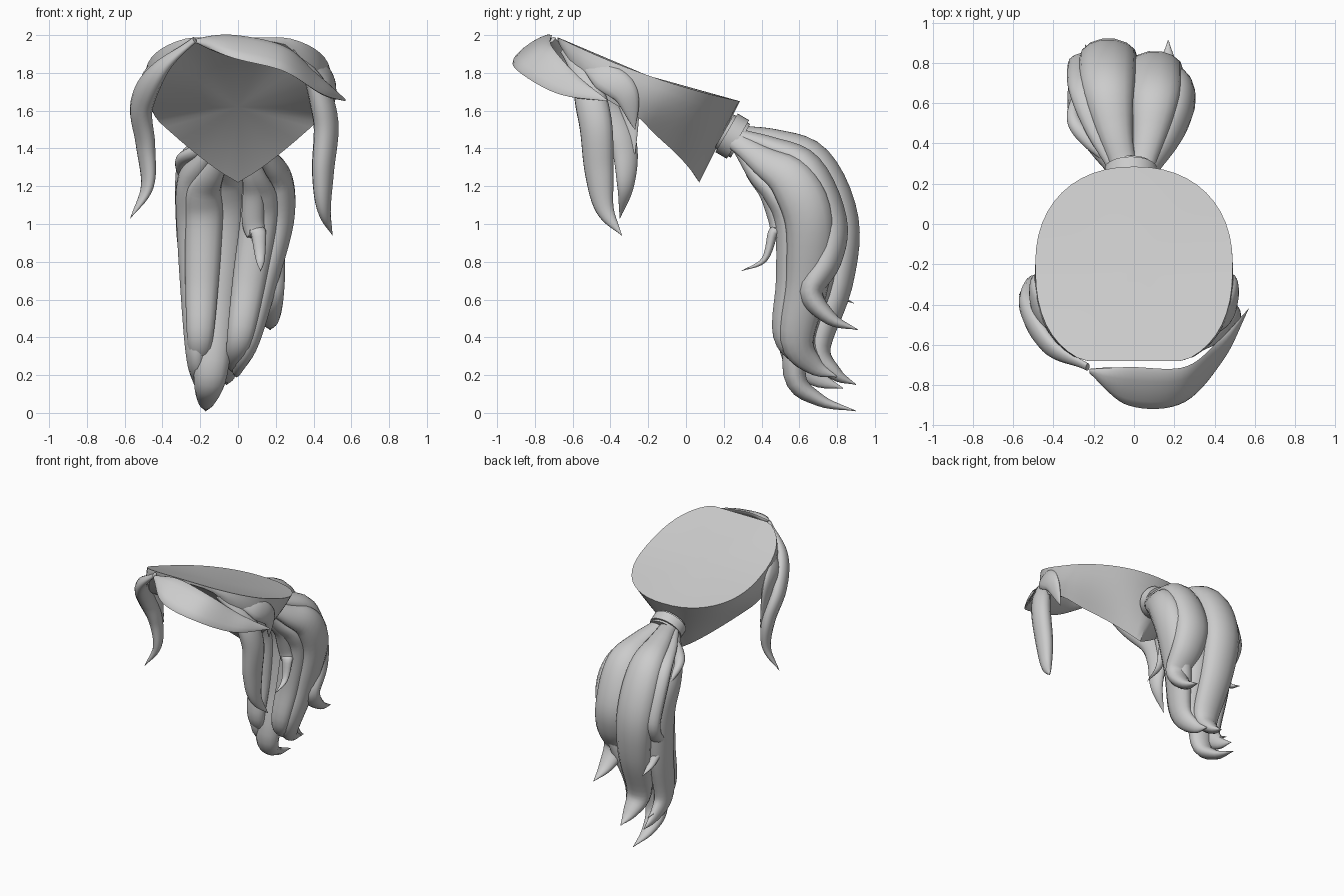
import bpy, bmesh, math
from mathutils import Vector, Matrix

if "Cube" in bpy.data.objects:
    bpy.data.objects.remove(bpy.data.objects["Cube"])


def spline(pts, n):
    """Sample a smooth Catmull-Rom curve through pts at n points."""
    p = [Vector(q) for q in pts]
    p = [2 * p[0] - p[1]] + p + [2 * p[-1] - p[-2]]
    out = []
    for i in range(n):
        s = i / (n - 1) * (len(pts) - 1)
        k = min(int(s), len(pts) - 2)
        t = s - k
        a, b, c, d = p[k:k + 4]
        out.append(0.5 * (2 * b + (c - a) * t + (2 * a - 5 * b + 4 * c - d) * t * t
                          + (3 * b - a - 3 * c + d) * t ** 3))
    return out


def finish(name, bm, angle):
    """Turn a bmesh into a smooth-shaded object."""
    bmesh.ops.recalc_face_normals(bm, faces=bm.faces)
    me = bpy.data.meshes.new(name)
    bm.to_mesh(me)
    bm.free()
    ob = bpy.data.objects.new(name, me)
    bpy.context.collection.objects.link(ob)
    bpy.ops.object.select_all(action='DESELECT')
    bpy.context.view_layer.objects.active = ob
    ob.select_set(True)
    bpy.ops.object.shade_smooth_by_angle(angle=math.radians(angle))
    return ob


def loft(name, rows, closed=True, ends=(None, None), angle=40):
    """Skin a list of rows; ends are centre points that close the first / last row."""
    bm = bmesh.new()
    vs = [[bm.verts.new(p) for p in r] for r in rows]
    n = len(rows[0])
    for a, b in zip(vs, vs[1:]):
        for i in range(n if closed else n - 1):
            j = (i + 1) % n
            bm.faces.new((a[i], a[j], b[j], b[i]))
    for c, ring in zip(ends, (vs[0], vs[-1])):
        if c is not None:
            cv = bm.verts.new(c)
            for i in range(n):
                bm.faces.new((ring[i], ring[(i + 1) % n], cv))
    return finish(name, bm, angle)


def lock(name, pts, w, t, wide, root=0.45, peak=0.4, taper=2.2, n=36, sides=14):
    """Flattened tapering hair lock: half width w along `wide`, half thickness t."""
    path = spline(pts, n)
    rows = []
    for i, c in enumerate(path):
        u = i / (n - 1)
        if u < peak:
            v = u / peak
            f = root + (1 - root) * v * v * (3 - 2 * v)
        else:
            f = max(1 - ((u - peak) / (1 - peak)) ** taper, 0.02)
        tan = (path[min(i + 1, n - 1)] - path[max(i - 1, 0)]).normalized()
        W = Vector(wide)
        W = (W - tan * W.dot(tan)).normalized()
        N = tan.cross(W)
        rows.append([c + f * (W * w * math.cos(a) + N * t * math.sin(a))
                     for a in (2 * math.pi * k / sides for k in range(sides))])
    return loft(name, rows, ends=(path[0], path[-1]), angle=60)


# scalp cap: slanted flat top, walls running to a point at the nape
def mirrored(h):
    return h + [Vector((-p.x, p.y, p.z)) for p in h[-2:0:-1]]


def rim(a):
    s, c = abs(math.sin(a)), abs(math.cos(a))
    if math.cos(a) > 0:
        x, y = .49 * s ** .9, -.2 + .485 * c ** .9
    else:
        x, y = .49 * s ** .8, max(-.2 - .52 * c ** .8, -.68)
    d = .285 - y
    return Vector((x, y, 1.65 + .21 * d + .146 * d * d))


upper = mirrored([rim(math.pi * k / 24) for k in range(25)])
lower = mirrored(spline([(0, .07, 1.22), (.1, .03, 1.28), (.22, -.05, 1.37), (.35, -.17, 1.48),
                         (.44, -.26, 1.57), (.45, -.42, 1.66), (.38, -.57, 1.79),
                         (.25, -.67, 1.95), (0, -.68, 1.97)], 25))
rows = []
for k in range(6):
    s = k / 5
    bulge = 1 + 0.04 * math.sin(math.pi * s)
    rows.append([Vector((p.x * bulge, p.y, p.z))
                 for p in (a.lerp(b, s) for a, b in zip(upper, lower))])
loft("scalp_cap", rows, ends=((0, -.2, 1.785), (0, -.2, 1.62)), angle=35)

# swept bangs: thin lens between a hairline edge and a free edge
top = spline([(-.22, -.72, 1.98), (-.02, -.71, 2.0), (.25, -.71, 1.94),
              (.42, -.58, 1.79), (.57, -.42, 1.66)], 32)
bot = spline([(-.22, -.74, 1.96), (-.03, -.9, 1.88), (.24, -.89, 1.81),
              (.44, -.68, 1.69), (.57, -.42, 1.65)], 32)
rows = []
for k in range(13):
    a = 2 * math.pi * k / 12
    s, lift = .5 - .5 * math.cos(a), .018 * math.sin(a)
    rows.append([p.lerp(q, s) + Vector((0, -lift, lift)) * min(1, 10 * (p - q).length)
                 for p, q in zip(top, bot)])
loft("bangs", rows, closed=False, angle=50)

# face-framing side locks
lock("side_lock_right", [(.28, -.64, 1.92), (.4, -.54, 1.76), (.465, -.48, 1.54),
                         (.45, -.46, 1.28), (.455, -.43, 1.08), (.5, -.34, .94)],
     .09, .065, (.25, 1, 0), .3, .35)
lock("side_lock_left", [(-.23, -.71, 1.975), (-.41, -.61, 1.82), (-.51, -.43, 1.63),
                        (-.49, -.33, 1.42), (-.48, -.32, 1.2), (-.57, -.35, 1.03)],
     .085, .055, (-.4, 1, .3), .25, .35)
for side, m, end in (("right", 1, 1.5), ("left", -1, 1.37)):
    lock("temple_lock_" + side, [(.36 * m, -.58, 1.87), (.46 * m, -.44, 1.79),
                                 (.495 * m, -.32, 1.69), (.46 * m, -.27, end)],
         .08, .03, (0, 1, .6), .2)

# hair tie: short rounded band leaning back and down
bm = bmesh.new()
bmesh.ops.create_cone(bm, cap_ends=True, segments=32, radius1=.118, radius2=.118, depth=.1)
rims = [e for e in bm.edges if abs(e.verts[0].co.z - e.verts[1].co.z) < .01]
bmesh.ops.bevel(bm, geom=rims, offset=.015, segments=2, affect='EDGES')
bm.transform(Matrix.Translation((-.015, .245, 1.465)) @ Matrix.Rotation(math.radians(-120), 4, 'X')
             @ Matrix.Diagonal((1.1, 1, 1, 1)))
finish("hair_tie", bm, 40)


# ponytail: every lock arcs out of the tie, hangs at (x, y), then curls to its tip
def tail_lock(name, x, y, tip, w, flat=.68):
    tx, ty, tz = tip
    h = 1.41 + max(y - .54, 0) * .25
    low = 1.49 - h
    reach = y - .27
    sway = .1 * max(y - .5, 0) / .3
    pts = [(.35 * x, .27, h),
           (.75 * x, .27 + .36 * reach, h - .03 - 1.5 * low),
           (x, .27 + .74 * reach, h - .14 - 1.4 * low),
           (x, .27 + .98 * reach, 1.02),
           (.65 * x + .35 * tx, y - .3 * sway, .55 * 1.04 + .45 * (tz + .1)),
           (.3 * x + .7 * tx, y - .02 - sway, tz + .2),
           (.05 * x + .95 * tx, y - .6 * sway + .35 * (ty - y), tz + .06),
           tip]
    lock("ponytail_" + name, pts, w, flat * w,
         (0, 1, .3) if abs(x) > .2 and w > .1 else (1, 0, 0), peak=.38, taper=1.9)


tail_lock("back_left", -.13, .83, (-.06, .9, .15), .145)
tail_lock("back_right", .1, .77, (.17, .91, .44), .14)
tail_lock("back_middle", 0, .73, (-.05, .83, .2), .13)
tail_lock("right", .21, .66, (-.01, .8, .19), .13)
tail_lock("left", -.24, .66, (-.21, .83, .13), .13)
tail_lock("front_right", .11, .54, (-.03, .78, .21), .1)
tail_lock("middle", -.09, .64, (-.17, .9, .01), .13)
tail_lock("front_left", -.18, .55, (-.21, .78, .2), .1)
tail_lock("outer_left", -.25, .8, (-.24, .89, .58), .08)
tail_lock("front_wisp", .08, .48, (.12, .29, .75), .06)
lock("ponytail_side_wisp", [(-.1, .29, 1.42), (-.22, .41, 1.38), (-.3, .52, 1.33), (-.29, .68, 1.2)],
     .04, .035, (1, 0, 0))
